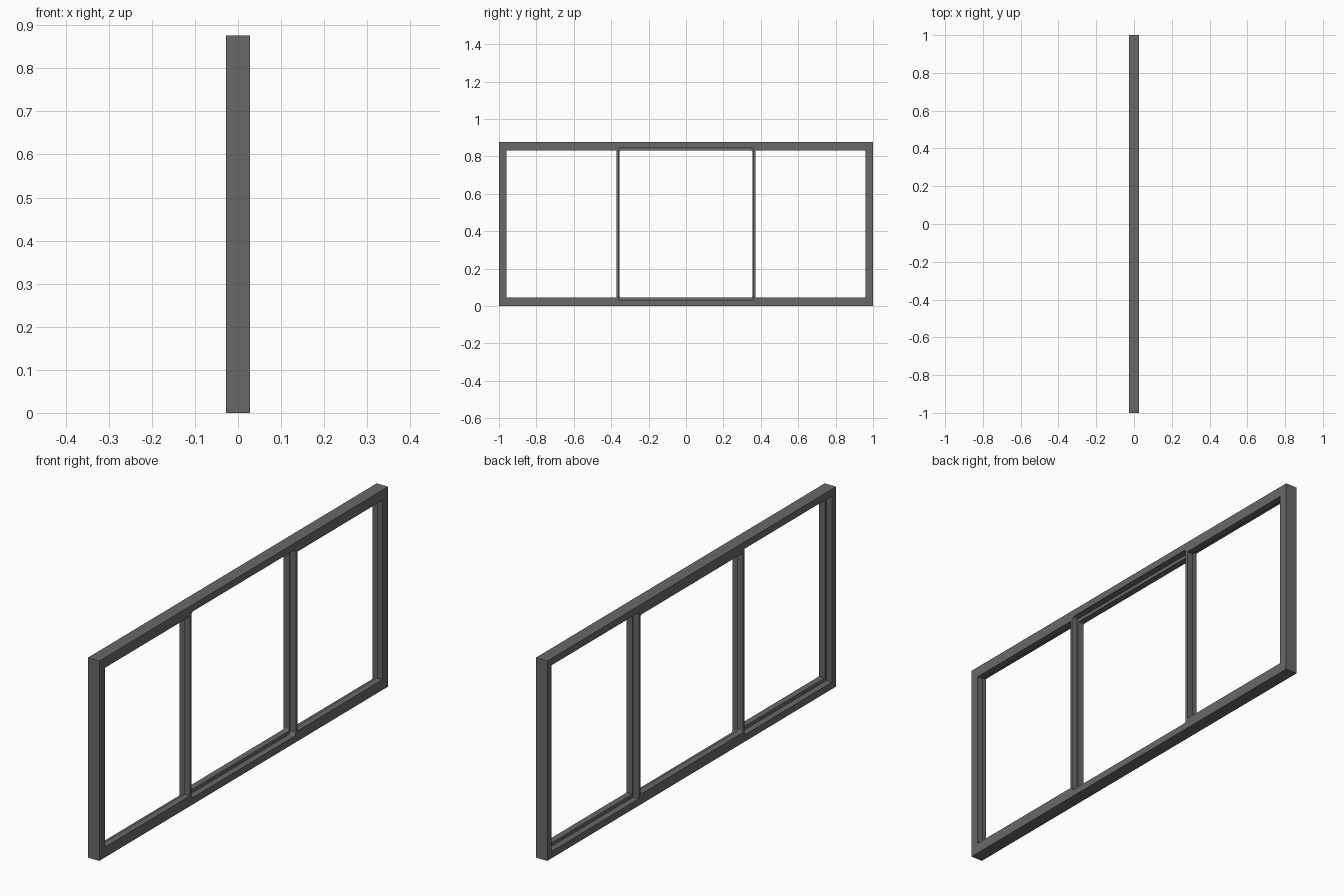
import bpy
import bmesh

default = bpy.data.objects.get("Cube")
if default:
    bpy.data.objects.remove(default, do_unlink=True)

DEPTH, HEIGHT = 0.055, 0.876
HALF = DEPTH / 2

grey = bpy.data.materials.new("dark grey metal")
grey.use_nodes = True
colour = (0.14, 0.14, 0.14, 1)
grey.diffuse_color = colour
grey.node_tree.nodes["Principled BSDF"].inputs["Base Color"].default_value = colour


def box(name, x, y, z, radius=0):
    """Box between (min, max) pairs, with optional rounding of the edges along x."""
    bm = bmesh.new()
    bmesh.ops.create_cube(bm, size=1)
    for v in bm.verts:
        for axis, (low, high) in enumerate((x, y, z)):
            v.co[axis] = low if v.co[axis] < 0 else high
    if radius:
        along_x = [e for e in bm.edges
                   if abs(e.verts[0].co.x - e.verts[1].co.x) > 0.001]
        bmesh.ops.bevel(bm, geom=along_x, offset=radius, segments=4,
                        profile=0.5, affect='EDGES')
    mesh = bpy.data.meshes.new(name)
    bm.to_mesh(mesh)
    bm.free()
    mesh.materials.append(grey)
    obj = bpy.data.objects.new(name, mesh)
    bpy.context.collection.objects.link(obj)
    return obj


def cut(target, cutter):
    cutter.hide_render = True
    mod = target.modifiers.new("cut", 'BOOLEAN')
    mod.operation = 'DIFFERENCE'
    mod.solver = 'EXACT'
    mod.object = cutter
    bpy.context.view_layer.objects.active = target
    bpy.ops.object.modifier_apply(modifier=mod.name)
    bpy.data.objects.remove(cutter, do_unlink=True)


# Solid slab that becomes the outer frame and both mullions
frame = box("window_frame", (-HALF, HALF), (-1, 1), (0, HEIGHT))

# Each pane: a clear opening plus a wider glazing rebate on one side
through = (-0.1, 0.1)
inside = (0, 0.1)
outside = (-0.1, 0)
opening_z = (0.045, HEIGHT - 0.045)
rebate_z = (0.03, HEIGHT - 0.03)

cut(frame, box("centre_opening", through, (-0.355, 0.355), opening_z, 0.008))
cut(frame, box("centre_rebate", inside, (-0.361, 0.361), rebate_z, 0.012))

for side in (-1, 1):
    opening_y = sorted((side * 0.372, side * 0.961))
    rebate_y = sorted((side * 0.366, side * 0.972))
    cut(frame, box("side_opening", through, opening_y, opening_z))
    cut(frame, box("side_rebate", outside, rebate_y, rebate_z))
